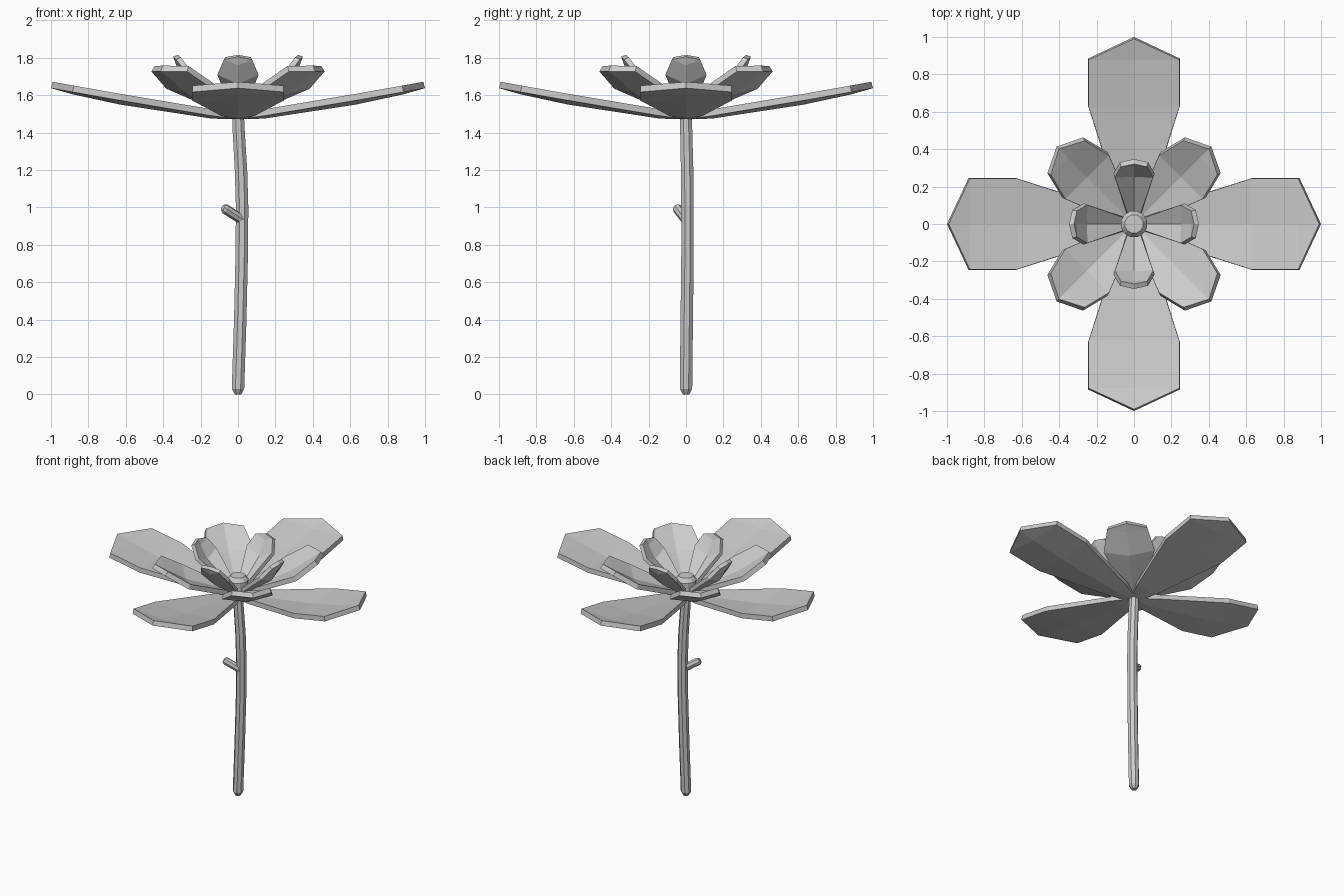
import bpy, bmesh, math
from mathutils import Vector, Matrix

if "Cube" in bpy.data.objects:
    bpy.data.objects.remove(bpy.data.objects["Cube"])


def finish(bm, name):
    me = bpy.data.meshes.new(name)
    bm.to_mesh(me)
    bm.free()
    ob = bpy.data.objects.new(name, me)
    bpy.context.collection.objects.link(ob)
    return ob


def tube(name, path, sides=8):
    """Faceted tube through (x, y, z, radius) rings, capped at both ends."""
    bm = bmesh.new()
    axis = (Vector(path[-1][:3]) - Vector(path[0][:3])).normalized()
    rot = Vector((0, 0, 1)).rotation_difference(axis)
    rings = []
    for x, y, z, r in path:
        ring = []
        for i in range(sides):
            a = 2 * math.pi * (i + 0.5) / sides
            ring.append(bm.verts.new(Vector((x, y, z)) + rot @ Vector((r * math.cos(a), r * math.sin(a), 0))))
        rings.append(ring)
    for lo, hi in zip(rings, rings[1:]):
        for i in range(sides):
            j = (i + 1) % sides
            bm.faces.new((lo[i], lo[j], hi[j], hi[i]))
    bm.faces.new(rings[0][::-1])
    bm.faces.new(rings[-1])
    return finish(bm, name)


def petal(name, rows, tip, thick, angle):
    """Keeled petal: rows of (reach, half width, keel z, edge z) ending in a tip (reach, z)."""
    bm = bmesh.new()
    grid = [[bm.verts.new((r, -w, ze)), bm.verts.new((r, 0, zk)), bm.verts.new((r, w, ze))]
            for r, w, zk, ze in rows]
    for a, b in zip(grid, grid[1:]):
        for i in (0, 1):
            bm.faces.new((a[i], b[i], b[i + 1], a[i + 1]))
    t = bm.verts.new((tip[0], 0, tip[1]))
    end = grid[-1]
    bm.faces.new((end[0], t, end[1]))
    bm.faces.new((end[1], t, end[2]))
    bm.transform(Matrix.Rotation(angle, 4, 'Z'))
    ob = finish(bm, name)
    mod = ob.modifiers.new("thickness", 'SOLIDIFY')
    mod.thickness = thick
    mod.offset = 1
    return ob


# Stem with a chamfered foot and a gentle bend
tube("stem", [(0, 0, 0, 0.018), (0, 0, 0.03, 0.036), (0.012, 0.004, 0.4, 0.036),
              (0.02, 0.008, 0.75, 0.036), (0.022, 0.008, 1.0, 0.036),
              (0.016, 0.006, 1.2, 0.036), (0.003, 0.001, 1.42, 0.035), (0, 0, 1.51, 0.034)])

# Cut-off side twig
tube("twig", [(0.02, 0.0, 0.935, 0.027), (-0.07, -0.045, 0.993, 0.027),
              (-0.08, -0.05, 1.0, 0.019)])

# Flower centre
tube("flower_centre", [(0, 0, 1.49, 0.07), (0, 0, 1.6, 0.072), (0, 0, 1.63, 0.05)], 12)

# Three whorls of four petals
whorls = [
    ("outer_petal", [(0.03, 0.04, 1.472, 1.475), (0.14, 0.09, 1.475, 1.49),
                     (0.63, 0.245, 1.55, 1.572), (0.885, 0.245, 1.605, 1.617)],
     (1.0, 1.638), 0.035, 0),
    ("middle_petal", [(0.03, 0.04, 1.48, 1.49), (0.37, 0.172, 1.6, 1.635),
                      (0.52, 0.135, 1.69, 1.727)],
     (0.585, 1.728), 0.035, 45),
    ("inner_petal", [(0.03, 0.03, 1.495, 1.505), (0.27, 0.11, 1.66, 1.71),
                     (0.33, 0.075, 1.76, 1.79)],
     (0.347, 1.806), 0.028, 0),
]
for name, rows, tip, thick, start in whorls:
    for k in range(4):
        petal(f"{name}_{k + 1}", rows, tip, thick, math.radians(start + 90 * k))
